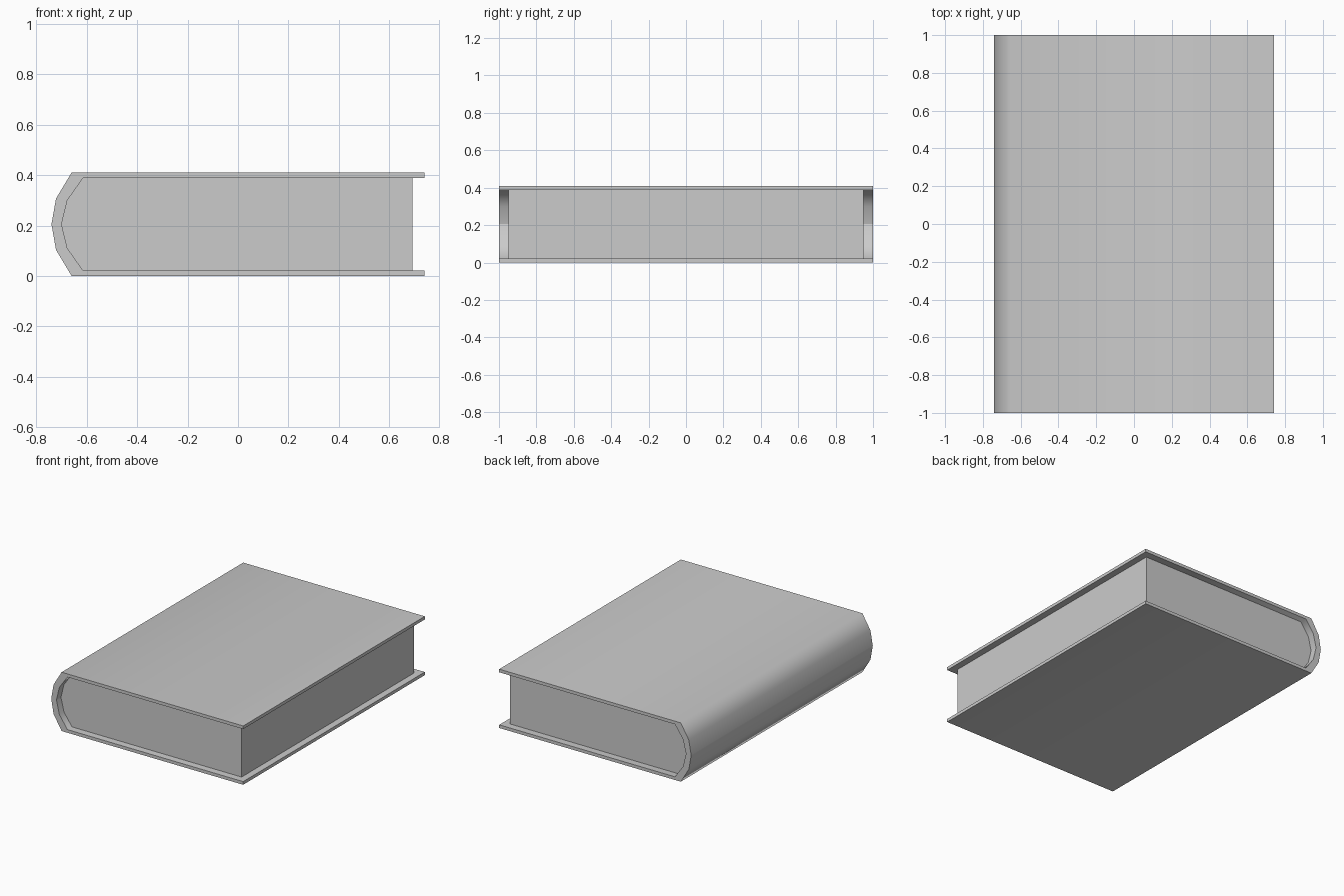
import bpy, bmesh, math

if "Cube" in bpy.data.objects:
    bpy.data.objects.remove(bpy.data.objects["Cube"])

MID = 0.205  # height of the seam between the two mirrored halves


def half_prism(name, profile, half_len):
    """Extrude an x-z profile along y; its closing edge lies on the seam and stays open."""
    bm = bmesh.new()
    front = [bm.verts.new((x, -half_len, z - MID)) for x, z in profile]
    back = [bm.verts.new((x, half_len, z - MID)) for x, z in profile]
    bm.faces.new(front)
    bm.faces.new(back[::-1])
    for i in range(len(profile) - 1):
        bm.faces.new((front[i], back[i], back[i + 1], front[i + 1]))
    bmesh.ops.recalc_face_normals(bm, faces=bm.faces)
    # open shells: make sure the front cap faces -y
    bm.faces.ensure_lookup_table()
    bm.normal_update()
    if bm.faces[0].normal.y > 0:
        bmesh.ops.reverse_faces(bm, faces=bm.faces)
    me = bpy.data.meshes.new(name)
    bm.to_mesh(me)
    bm.free()
    ob = bpy.data.objects.new(name, me)
    bpy.context.collection.objects.link(ob)
    ob.location.z = MID
    bpy.ops.object.select_all(action='DESELECT')
    ob.select_set(True)
    bpy.context.view_layer.objects.active = ob
    bpy.ops.object.shade_smooth_by_angle(angle=math.radians(65))
    # upper half, left unmerged so the seam line remains
    mod = ob.modifiers.new("upper_half", 'MIRROR')
    mod.use_axis = (False, False, True)
    mod.use_mirror_merge = False
    return ob


# Hard cover: flat board running into the faceted rounded spine
half_prism("cover", [(-0.74, MID), (-0.722, 0.103), (-0.66, 0), (0.74, 0),
                     (0.74, 0.022), (-0.615, 0.022), (-0.677, 0.11), (-0.70, MID)], 1.0)

# Page block, inset from the board edges and tucked slightly into the cover
half_prism("pages", [(-0.71, MID), (-0.687, 0.106), (-0.625, 0.015),
                     (0.693, 0.015), (0.693, MID)], 0.95)
